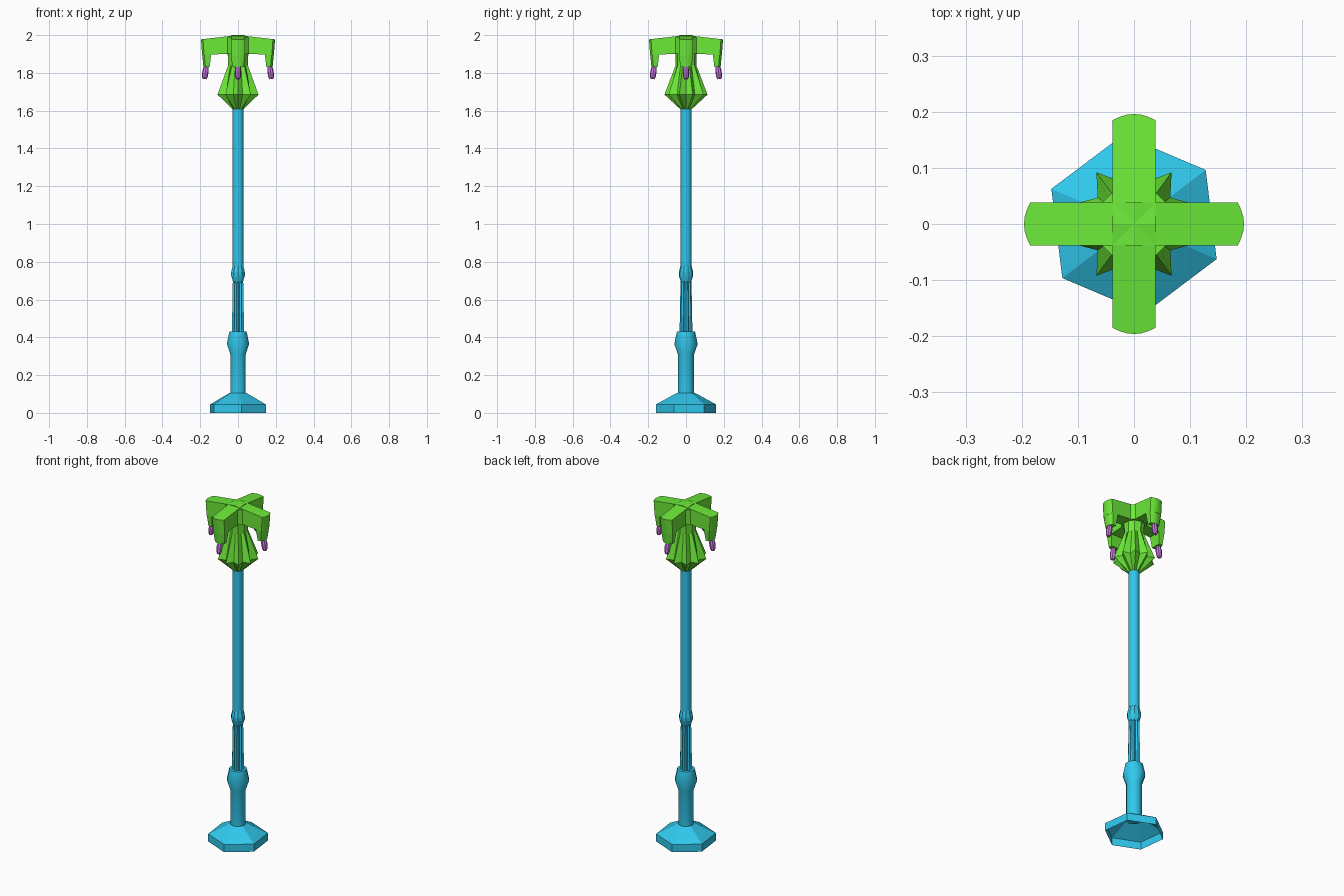
import bpy, bmesh
from math import sin, cos, pi, radians
from mathutils import Matrix, Vector

if "Cube" in bpy.data.objects:
    bpy.data.objects.remove(bpy.data.objects["Cube"])


def material(name, rgb):
    m = bpy.data.materials.new(name)
    m.diffuse_color = (*rgb, 1)
    m.use_nodes = True
    m.node_tree.nodes["Principled BSDF"].inputs["Base Color"].default_value = m.diffuse_color
    return m


BLUE = material("blue", (0.03, 0.58, 0.85))
GREEN = material("green", (0.15, 0.82, 0.04))
PURPLE = material("purple", (0.62, 0.18, 0.80))


def loft(name, rings, mat, bottom=True, top=True, smooth=None, xf=None):
    """Skin a stack of equal-length closed rings, bottom to top."""
    bm = bmesh.new()
    loops = [[bm.verts.new(p) for p in ring] for ring in rings]
    n = len(loops[0])
    for a, b in zip(loops, loops[1:]):
        for i in range(n):
            j = (i + 1) % n
            bm.faces.new((a[i], a[j], b[j], b[i]))
    if bottom:
        bm.faces.new(loops[0][::-1])
    if top:
        bm.faces.new(loops[-1])
    if xf:
        bm.transform(xf)
    me = bpy.data.meshes.new(name)
    bm.to_mesh(me)
    bm.free()
    ob = bpy.data.objects.new(name, me)
    bpy.context.collection.objects.link(ob)
    me.materials.append(mat)
    if smooth:
        bpy.ops.object.select_all(action='DESELECT')
        ob.select_set(True)
        bpy.context.view_layer.objects.active = ob
        bpy.ops.object.shade_smooth_by_angle(angle=radians(smooth))
    return ob


def circle(n, r, z, start=90):
    return [Vector((r * cos(radians(start) + 2 * pi * i / n),
                    r * sin(radians(start) + 2 * pi * i / n), z)) for i in range(n)]


def star(points, tip, notch, z):
    return [Vector(((notch if i % 2 else tip) * cos(pi / 2 + pi * i / points),
                    (notch if i % 2 else tip) * sin(pi / 2 + pi * i / points), z))
            for i in range(2 * points)]


def turned(name, profile, mat, sides=10, **kw):
    return loft(name, [circle(sides, r, z) for r, z in profile], mat, **kw)


# Hexagonal foot, open underneath
loft("foot", [circle(6, r, z, 37) for r, z in [(0.16, 0), (0.16, 0.045), (0.05, 0.105)]],
     BLUE, bottom=False)

# Ten-sided lower column with collar
turned("lower_column", [(0.043, 0.09), (0.043, 0.31), (0.062, 0.365), (0.048, 0.43)],
       BLUE, smooth=40)

# Fluted middle column
loft("fluted_column", [star(10, 0.034, 0.026, 0.43), star(10, 0.029, 0.022, 0.70)], BLUE)

# Bead and upper pole
turned("bead", [(0.026, 0.69), (0.038, 0.725), (0.038, 0.745), (0.028, 0.785)], BLUE)
turned("upper_pole", [(0.03, 0.78), (0.03, 1.62)], BLUE, smooth=40)

# Pointed star-shaped capital and neck
loft("capital", [star(10, 0.032, 0.03, 1.61), star(10, 0.114, 0.08, 1.685),
                 star(10, 0.055, 0.05, 1.84), star(10, 0.057, 0.055, 1.91)], GREEN)

# Hub filling the corners between the arms
loft("hub", [circle(8, 0.0725, z, 22.5) for z in (1.90, 1.99)], GREEN)


def arm_ring(x0, x1, hw, z, slope=0.0):
    """Plan outline of an arm with a shallow rounded outer end."""
    pts = [(x0, -hw)]
    for k in range(-3, 4):
        t = k / 3
        pts.append((x1 - 0.011 * t * t, hw * t))
    pts.append((x0, hw))
    return [Vector((x, y, z - slope * x)) for x, y in pts]


# Four arms, each with a drooping shade and a small bulb
for i, side in enumerate(("right", "back", "left", "front")):
    turn = Matrix.Rotation(i * pi / 2, 4, 'Z')
    loft(side + "_arm", [arm_ring(0, 0.190, 0.038, 1.905, 0.06),
                         arm_ring(0, 0.196, 0.038, 2.0, 0.115)], GREEN, xf=turn)
    loft(side + "_shade", [arm_ring(0.15, 0.183, 0.03, 1.83),
                           arm_ring(0.142, 0.190, 0.038, 1.90)], GREEN, xf=turn)
    tilt = Matrix.Translation((0.173, 0, 1.80)) @ Matrix.Rotation(radians(-8), 4, 'Y')
    if tilt.to_3x3() @ Vector((0, 0, -1)) @ Vector((1, 0, 0)) < 0:
        tilt = Matrix.Translation((0.173, 0, 1.80)) @ Matrix.Rotation(radians(8), 4, 'Y')
    turned(side + "_bulb", [(0.010, -0.033), (0.015, -0.022), (0.017, 0.008), (0.012, 0.036)],
           PURPLE, sides=8, xf=turn @ tilt)
